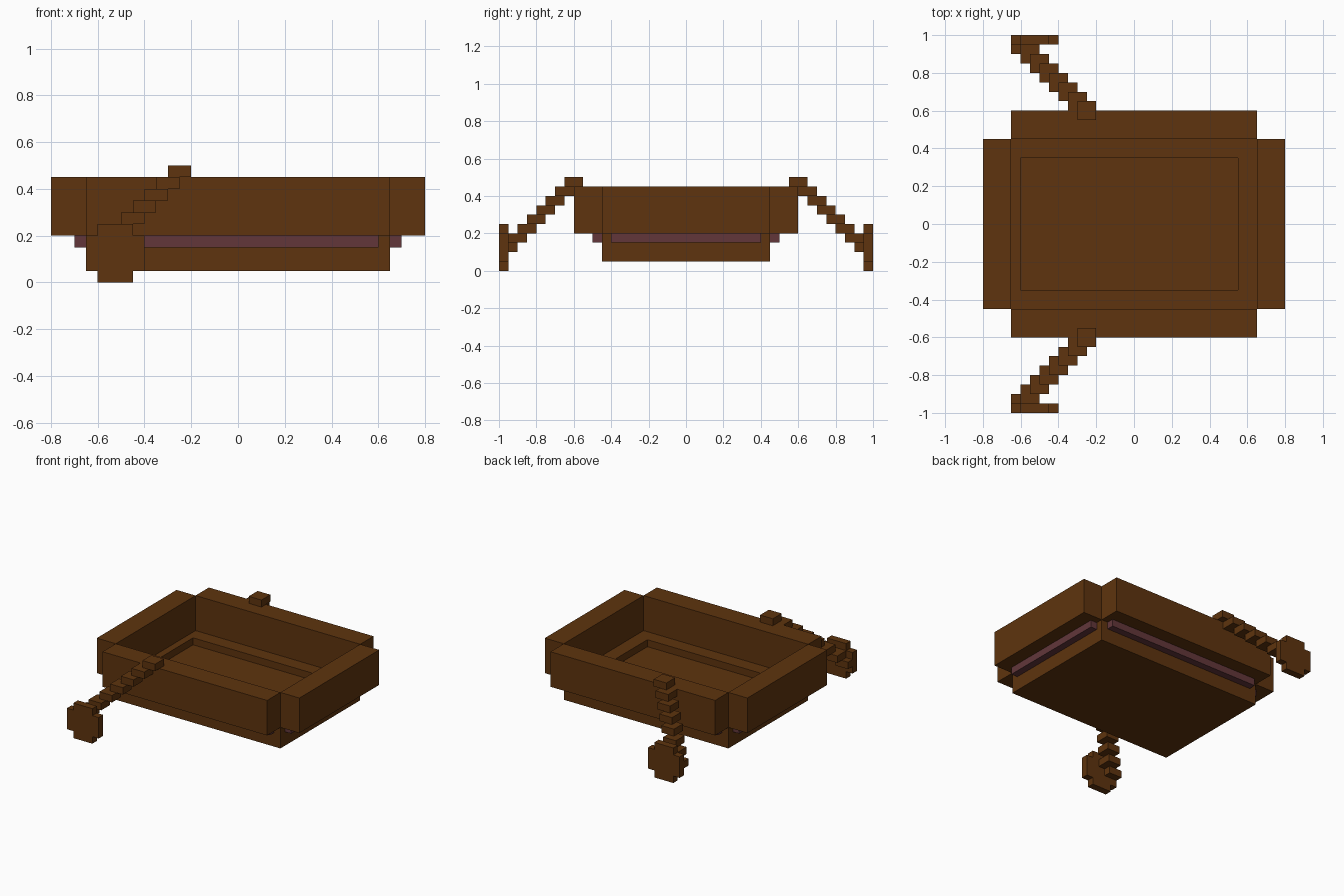
import bpy
import bmesh
from mathutils import Vector

cube = bpy.data.objects.get("Cube")
if cube:
    bpy.data.objects.remove(cube, do_unlink=True)


def material(name, rgb):
    mat = bpy.data.materials.new(name)
    mat.use_nodes = True
    mat.diffuse_color = (*rgb, 1)
    mat.node_tree.nodes["Principled BSDF"].inputs["Base Color"].default_value = (*rgb, 1)
    return mat


brown = material("brown wood", (0.112, 0.034, 0.0044))
plum = material("plum trim", (0.122, 0.037, 0.042))


def add_box(bm, lo, hi):
    """Add a box between two opposite corners."""
    lo, hi = Vector(lo), Vector(hi)
    verts = bmesh.ops.create_cube(bm, size=1)["verts"]
    for v in verts:
        v.co = (lo + hi) / 2 + v.co * (hi - lo)
    return verts


def finish(name, bm, mat):
    mesh = bpy.data.meshes.new(name)
    bm.to_mesh(mesh)
    bm.free()
    mesh.materials.append(mat)
    obj = bpy.data.objects.new(name, mesh)
    bpy.context.collection.objects.link(obj)
    return obj


def box(name, lo, hi, mat):
    bm = bmesh.new()
    add_box(bm, lo, hi)
    return finish(name, bm, mat)


# Hull base with a shallow recess sunk into its floor
bm = bmesh.new()
add_box(bm, (-0.65, -0.45, 0.05), (0.65, 0.45, 0.2))
top = max(bm.faces, key=lambda f: f.calc_center_median().z)
bmesh.ops.inset_region(bm, faces=[top], thickness=0.1)
for v in top.verts:
    v.co = (0.55 if v.co.x > 0 else -0.6, 0.35 if v.co.y > 0 else -0.35, 0.2)
floor = bmesh.ops.extrude_discrete_faces(bm, faces=[top])["faces"][0]
for v in floor.verts:
    v.co.z = 0.15
finish("hull_base", bm, brown)

# Walls and the trim strips below them
for side, s in (("left", 1), ("right", -1)):
    xs = sorted((s * 0.65, s * 0.8))
    box(side + "_wall", (xs[0], -0.45, 0.2), (xs[1], 0.45, 0.45), brown)
    xs = sorted((s * 0.65, s * 0.7))
    box(side + "_trim", (xs[0], -0.4, 0.15), (xs[1], 0.4, 0.2), plum)
for side, s in (("back", 1), ("front", -1)):
    ys = sorted((s * 0.45, s * 0.6))
    box(side + "_wall", (-0.65, ys[0], 0.2), (0.65, ys[1], 0.45), brown)
    ys = sorted((s * 0.45, s * 0.5))
    box(side + "_trim", (-0.6, ys[0], 0.15), (0.6, ys[1], 0.2), plum)

    # Stepped oar shaft, descending outward from the wall top
    bm = bmesh.new()
    for i in range(8):
        d = 0.05 * i
        ys = sorted((s * (0.55 + d), s * min(0.65 + d, 0.95)))
        add_box(bm, (-0.3 - d, ys[0], 0.45 - d), (-0.2 - d, ys[1], 0.5 - d))
    finish(side + "_oar_shaft", bm, brown)

    # Oar blade: a plate with notched corners
    bm = bmesh.new()
    ys = sorted((s * 0.95, s * 1.0))
    add_box(bm, (-0.6, ys[0], 0), (-0.45, ys[1], 0.25))
    add_box(bm, (-0.65, ys[0], 0.05), (-0.6, ys[1], 0.2))
    add_box(bm, (-0.45, ys[0], 0.05), (-0.4, ys[1], 0.2))
    finish(side + "_oar_blade", bm, brown)
